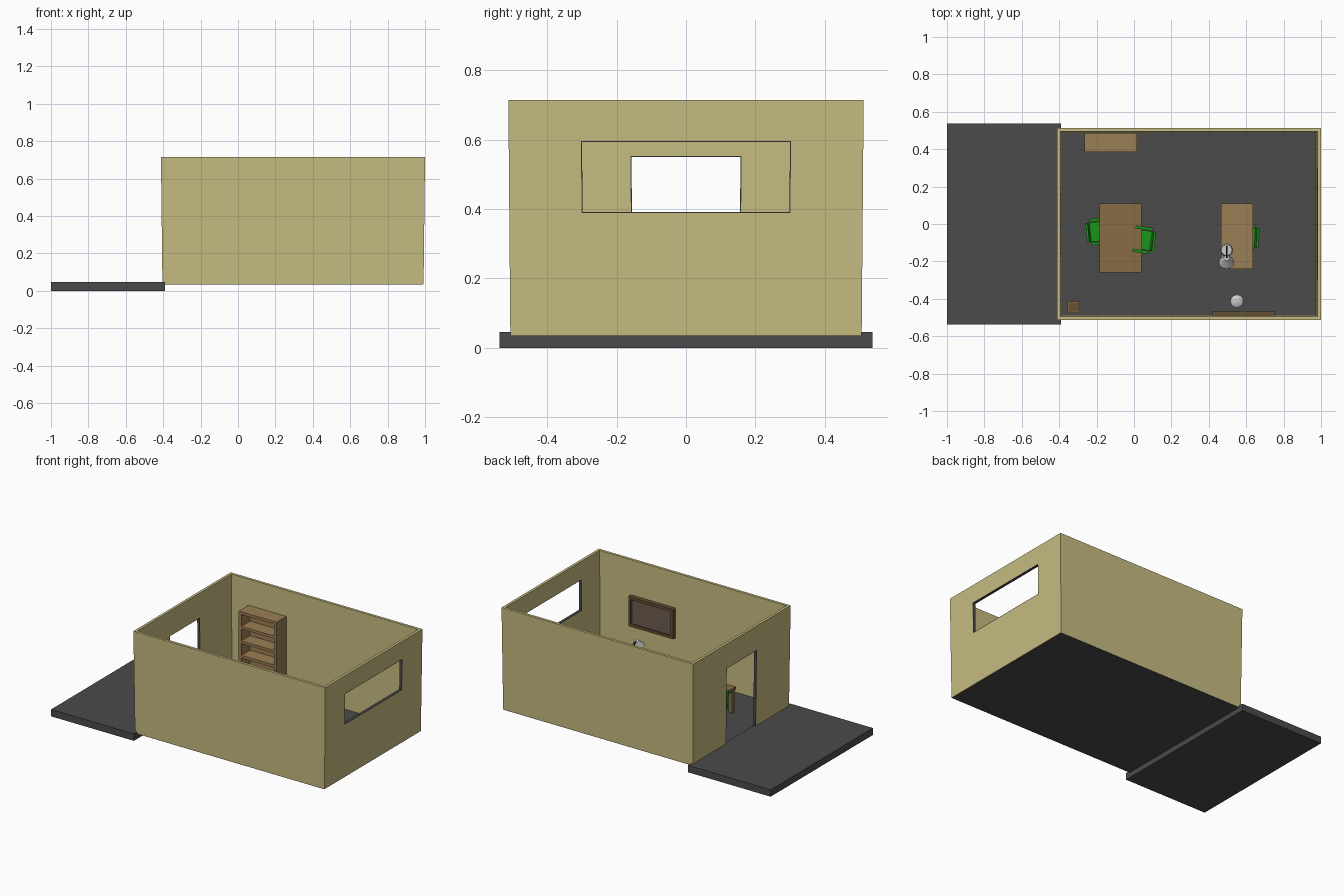
import bpy, bmesh, math
from mathutils import Matrix, Vector

if "Cube" in bpy.data.objects:
    bpy.data.objects.remove(bpy.data.objects["Cube"])


def mat(name, r, g, b):
    m = bpy.data.materials.new(name)
    m.diffuse_color = (r, g, b, 1)
    m.use_nodes = True
    m.node_tree.nodes["Principled BSDF"].inputs["Base Color"].default_value = m.diffuse_color
    return m


SAND = mat("sand_wall", .57, .50, .22)
DARK = mat("dark_floor", .07, .07, .07)
WOOD = mat("light_wood", .33, .21, .09)
OAK = mat("oak", .25, .15, .06)
FRAME = mat("dark_wood", .13, .08, .035)
BOARD = mat("board_face", .15, .11, .08)
GREEN = mat("green", .01, .30, .01)
WHITE = mat("off_white", .6, .6, .6)
BLACK = mat("black", .01, .01, .01)


def finish(bm, name, m, smooth=False):
    me = bpy.data.meshes.new(name)
    bm.to_mesh(me)
    bm.free()
    me.materials.append(m)
    ob = bpy.data.objects.new(name, me)
    bpy.context.collection.objects.link(ob)
    if smooth:
        bpy.ops.object.select_all(action='DESELECT')
        ob.select_set(True)
        bpy.context.view_layer.objects.active = ob
        bpy.ops.object.shade_smooth_by_angle(angle=math.radians(40))
    return ob


# boxes are (x0, x1, y0, y1, z0, z1)
def boxes(name, m, dims, xf=Matrix(), taper=False):
    bm = bmesh.new()
    for x0, x1, y0, y1, z0, z1 in dims:
        c = Vector((x0 + x1, y0 + y1, z0 + z1)) / 2
        bmesh.ops.create_cube(bm, size=1, matrix=xf @ Matrix.Translation(c)
                              @ Matrix.Diagonal((x1 - x0, y1 - y0, z1 - z0, 1)))
    if taper:  # walls lean outwards slightly towards the top
        for v in bm.verts:
            s = 1 + .0165 * (v.co.z - .715)
            v.co.x = .294 + (v.co.x - .294) * s
            v.co.y *= s
    return finish(bm, name, m)


def cone(name, m, r1, r2, h, xf, caps=True, seg=32):
    bm = bmesh.new()
    bmesh.ops.create_cone(bm, cap_ends=caps, segments=seg, radius1=r1, radius2=r2,
                          depth=h, matrix=xf @ Matrix.Translation((0, 0, h / 2)))
    return finish(bm, name, m, True)


def rod(name, m, a, b, r):
    a, b = Vector(a), Vector(b)
    d = b - a
    return cone(name, m, r, r, d.length, Matrix.Translation(a)
                @ d.to_track_quat('Z', 'Y').to_matrix().to_4x4(), seg=12)


# porch slab and room floor
boxes("porch_slab", DARK, [(-1, -.39, -.538, .538, 0, .046)])
boxes("room_floor", DARK, [(-.402, .988, -.505, .505, .034, .042)])

# walls, with a doorway at the left and a window at the right
X0, X1, Y, B, T, W = -.412, 1.0, .512, .036, .715, .018
boxes("front_wall", SAND, [(X0, X1, -Y, -Y + W, B, T)], taper=True)
boxes("back_wall", SAND, [(X0, X1, Y - W, Y, B, T)], taper=True)
I = Y - W
D = .16
boxes("door_wall", SAND, [(X0, X0 + W, -I, -D, B, T), (X0, X0 + W, D, I, B, T),
                          (X0, X0 + W, -D, D, .553, T)], taper=True)
V = .303
boxes("window_wall", SAND, [(X1 - W, X1, -I, -V, B, T), (X1 - W, X1, V, I, B, T),
                            (X1 - W, X1, -V, V, B, .388),
                            (X1 - W, X1, -V, V, .596, T)], taper=True)


# dark linings of the openings
def lining(name, x, y, z0, z1, sill):
    t = .003
    parts = [(x, x + W, -y, -y + t, z0, z1), (x, x + W, y - t, y, z0, z1),
             (x, x + W, -y, y, z1 - t, z1)]
    if sill:
        parts.append((x, x + W, -y, y, z0, z0 + t))
    boxes(name, DARK, parts, taper=True)


lining("door_lining", X0, D, B, .553, False)
lining("window_lining", X1 - W, V, .388, .596, True)

# bookshelf
F = .042
sx0, sx1, sy0, sy1, st = -.265, .015, .385, .487, .545
parts = [(sx0, sx0 + .02, sy0, sy1, F, st), (sx1 - .02, sx1, sy0, sy1, F, st),
         (sx0 + .02, sx1 - .02, sy1 - .01, sy1, F, st)]
for i in range(6):
    z = .062 + i * (st - .062) / 5
    parts.append((sx0 + .02, sx1 - .02, sy0, sy1 - .01, z - .018, z))
boxes("bookshelf", WOOD, parts)

# wall board with raised frame
boxes("board_frame", FRAME, [(.42, .75, -.492, -.464, .285, .303),
                             (.42, .75, -.492, -.464, .465, .483),
                             (.42, .438, -.492, -.464, .303, .465),
                             (.732, .75, -.492, -.464, .303, .465)])
boxes("board_panel", BOARD, [(.438, .732, -.492, -.475, .303, .465)])


# desks
def desk(name, m, x0, x1, y0, y1, top):
    boxes(name + "_top", m, [(x0, x1, y0, y1, top - .02, top)])
    w, g = .025, .006
    boxes(name + "_legs", m, [(x, x + w, y, y + w, F, top - .02)
                              for x in (x0 + g, x1 - g - w)
                              for y in (y0 + g, y1 - g - w)])


desk("student_desk", OAK, -.185, .04, -.26, .11, .21)
desk("teacher_desk", WOOD, .465, .635, -.24, .11, .23)


# armchairs: local +x is the way the sitter faces
def chair(name, x, y, deg, lift=0):
    xf = Matrix.Translation((x, y, F + lift)) @ Matrix.Rotation(math.radians(deg), 4, 'Z')
    boxes(name + "_seat", GREEN, [(-.045, .05, -.052, .052, .085, .1)], xf)
    lean = xf @ Matrix.Translation((-.047, 0, .1)) @ Matrix.Rotation(-.08, 4, 'Y')
    boxes(name + "_back", GREEN, [(-.006, .006, -.052, .052, .0, .125)], lean)
    arms, legs = [], []
    for s in (-1, 1):
        a, b = sorted((s * .055, s * .071))
        arms += [(-.04, .05, a, b, .145, .155), (.036, .046, a, b, .09, .145),
                 (-.04, -.03, a, b, .09, .145)]
        c, d = sorted((s * .038, s * .052))
        legs += [(-.045, -.031, c, d, -lift, .085), (.034, .048, c, d, -lift, .085)]
    boxes(name + "_arms", GREEN, arms, xf)
    boxes(name + "_legs", GREEN, legs, xf)


chair("left_chair", -.193, -.04, 6)
chair("right_chair", .05, -.085, 172, .022)
chair("teacher_chair", .605, -.07, 176)

# desk lamp: base, bent arm and tilted shade
cone("lamp_base", WHITE, .033, .028, .014, Matrix.Translation((.495, -.14, .23)))
rod("lamp_lower_arm", BLACK, (.495, -.14, .24), (.495, -.12, .30), .004)
rod("lamp_upper_arm", BLACK, (.495, -.12, .30), (.495, -.18, .365), .004)
tilt = Matrix.Translation((.495, -.205, .318)) @ Matrix.Rotation(-.5, 4, 'X')
shade = cone("lamp_shade", WHITE, .04, .015, .05, tilt, seg=32)

# waste bin by the board
cone("waste_bin", WHITE, .027, .034, .085, Matrix.Translation((.55, -.412, F)))
cone("waste_bin_lid", WHITE, .034, .012, .012, Matrix.Translation((.55, -.412, F + .085)))

# small crate near the door
boxes("crate", OAK, [(-.355, -.295, -.475, -.415, F, F + .055)])
boxes("crate_lid", FRAME, [(-.348, -.302, -.468, -.422, F + .055, F + .06)])
